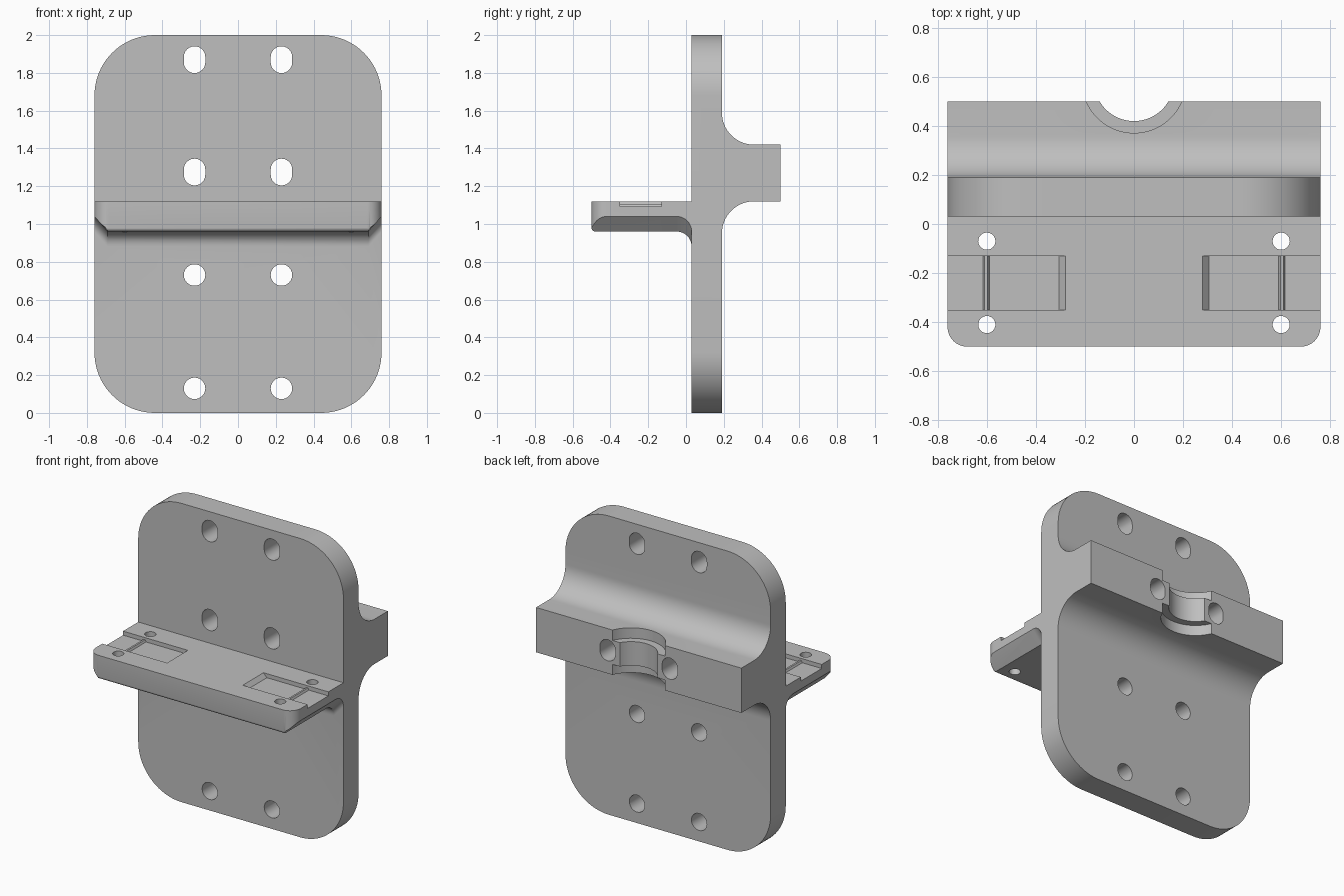
import bpy, bmesh
from math import sin, cos, radians

if "Cube" in bpy.data.objects:
    bpy.data.objects.remove(bpy.data.objects["Cube"], do_unlink=True)

grey = bpy.data.materials.new("plain grey")
grey.use_nodes = True
grey.diffuse_color = (0.52, 0.52, 0.52, 1)
grey.node_tree.nodes["Principled BSDF"].inputs["Base Color"].default_value = (0.52, 0.52, 0.52, 1)

W = 0.76  # half width shared by every slab


def arc(cx, cy, r, start, end, steps=12):
    angles = [radians(start + (end - start) * i / steps) for i in range(steps + 1)]
    return [(cx + r * cos(t), cy + r * sin(t)) for t in angles]


def place(axis, a, b, d):
    return {"x": (d, a, b), "y": (a, d, b), "z": (a, b, d)}[axis]


def loft(name, axis, sections):
    """Skin matching outlines, given as (distance along axis, points)."""
    bm = bmesh.new()
    rings = [[bm.verts.new(place(axis, a, b, d)) for a, b in pts] for d, pts in sections]
    for r, s in zip(rings, rings[1:]):
        for i in range(len(r)):
            j = (i + 1) % len(r)
            bm.faces.new((r[i], r[j], s[j], s[i]))
    bm.faces.new(rings[0])
    bm.faces.new(rings[-1])
    bmesh.ops.recalc_face_normals(bm, faces=bm.faces)
    mesh = bpy.data.meshes.new(name)
    bm.to_mesh(mesh)
    bm.free()
    mesh.materials.append(grey)
    ob = bpy.data.objects.new(name, mesh)
    bpy.context.collection.objects.link(ob)
    return ob


def prism(name, axis, pts, lo, hi):
    return loft(name, axis, [(lo, pts), (hi, pts)])


def combine(target, tool, operation):
    mod = target.modifiers.new(operation.lower(), "BOOLEAN")
    mod.object, mod.operation, mod.solver = tool, operation, "EXACT"
    bpy.context.view_layer.objects.active = target
    bpy.ops.object.modifier_apply(modifier=mod.name)
    bpy.data.objects.remove(tool, do_unlink=True)


# Upright plate with large rounded corners
R = 0.32
outline = (arc(W - R, 2 - R, R, 0, 90, 20) + arc(R - W, 2 - R, R, 90, 180, 20)
           + arc(R - W, R, R, 180, 270, 20) + arc(W - R, R, R, 270, 360, 20))
bracket = prism("mounting_bracket", "y", outline, 0.03, 0.19)

# Rear block flowing into the plate through two fillets
F = 0.17
block = ([(0.1, 1.42 + F)] + arc(0.19 + F, 1.42 + F, F, 180, 270, 16)
         + [(0.5, 1.42), (0.5, 1.12)]
         + arc(0.19 + F, 1.12 - F, F, 90, 180, 16) + [(0.1, 1.12 - F)])
combine(bracket, prism("rear_block", "x", block, -W, W), "UNION")


# Front shelf, chamfered below its ends and filleted into the plate
def shelf_section(bottom):
    return ([(0.1, 1.12), (-0.5, 1.12)] + arc(-0.48, bottom + 0.02, 0.02, 180, 270, 4)
            + arc(-0.05, bottom - 0.08, 0.08, 90, 0, 10) + [(0.1, bottom - 0.08)])


shelf = loft("shelf", "x", [(-W, shelf_section(1.04)), (-0.69, shelf_section(0.96)),
                            (0.69, shelf_section(0.96)), (W, shelf_section(1.04))])
C = 0.08
plan = ([(W, 0.2), (-W, 0.2)] + arc(C - W, C - 0.5, C, 180, 270)
        + arc(W - C, C - 0.5, C, 270, 360))
combine(shelf, prism("shelf_plan", "z", plan, 0.5, 1.5), "INTERSECT")
combine(bracket, shelf, "UNION")

# Plate holes: upper pairs are slots, lower pairs are round
for side in (-1, 1):
    for z, stretch in ((1.87, 0.014), (1.275, 0.014), (0.73, 0), (0.13, 0)):
        r = 0.057
        x = side * 0.23
        hole = arc(x, z + stretch, r, 0, 180) + arc(x, z - stretch, r, 180, 360)
        if not stretch:
            hole = arc(x, z, r, 0, 345, 23)
        combine(bracket, prism("plate_hole", "y", hole, -0.02 if z != 1.275 else 0, 0.7),
                "DIFFERENCE")

    # Shelf screw holes
    for y in (-0.07, -0.41):
        hole = arc(side * 0.6, y, 0.035, 0, 345, 23)
        combine(bracket, prism("shelf_hole", "z", hole, 0.9, 1.2), "DIFFERENCE")

    # Shallow end pocket with a sloped inner wall and a low ridge
    pocket = [(0.28, 1.15), (0.28, 1.12), (0.305, 1.093), (0.59, 1.093), (0.597, 1.106),
              (0.609, 1.106), (0.616, 1.093), (0.8, 1.093), (0.8, 1.15)]
    pocket = [(side * x, z) for x, z in pocket]
    combine(bracket, prism("end_pocket", "y", pocket, -0.35, -0.13), "DIFFERENCE")

# Stepped round seat in the rear block: narrow neck between two wide recesses
for r, lo, hi in ((0.1625, 1.0, 1.6), (0.211, 1.35, 1.6), (0.211, 1.0, 1.19)):
    seat = arc(0, 0.582, r, 0, 354, 59)
    combine(bracket, prism("round_seat", "z", seat, lo, hi), "DIFFERENCE")

# Smooth the rounds, keep the hard edges
bpy.ops.object.select_all(action="DESELECT")
bracket.select_set(True)
bpy.context.view_layer.objects.active = bracket
bpy.ops.object.shade_smooth_by_angle(angle=radians(30))
